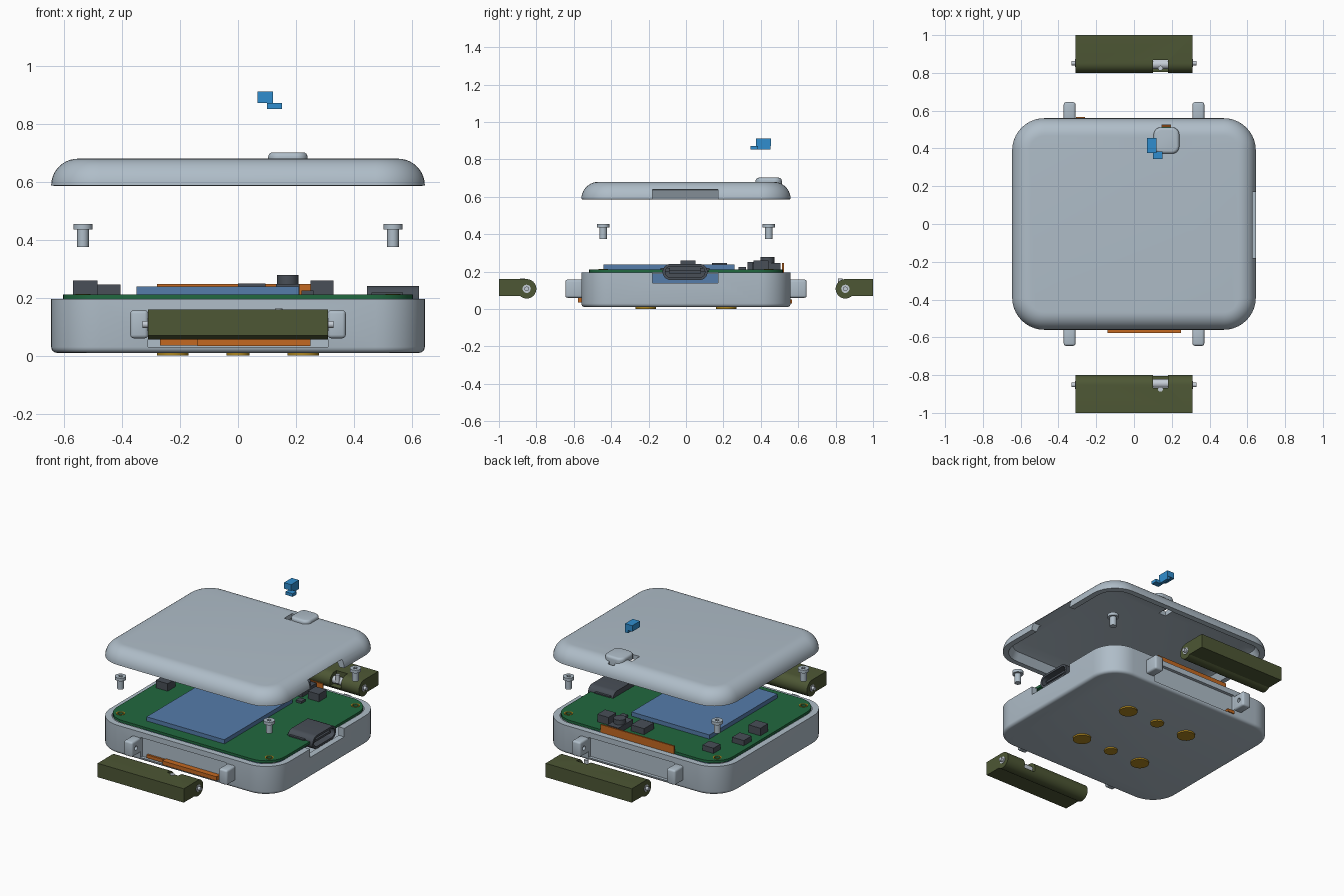
import bpy, bmesh
from math import sin, cos, pi, radians
from mathutils import Matrix, Vector

if "Cube" in bpy.data.objects:
    bpy.data.objects.remove(bpy.data.objects["Cube"])


def material(name, *rgb):
    m = bpy.data.materials.new(name)
    m.use_nodes = True
    m.diffuse_color = (*rgb, 1)
    m.node_tree.nodes["Principled BSDF"].inputs["Base Color"].default_value = (*rgb, 1)
    return m


SHELL = material("pale_blue_grey", 0.43, 0.51, 0.58)
GREEN = material("board_green", 0.015, 0.14, 0.05)
OLIVE = material("olive_strap", 0.075, 0.095, 0.035)
CELL = material("battery_blue", 0.09, 0.2, 0.4)
BRIGHT = material("bright_blue", 0.03, 0.27, 0.62)
COPPER = material("copper_orange", 0.55, 0.14, 0.015)
DARK = material("dark_grey", 0.065, 0.077, 0.095)
GOLD = material("gold", 0.42, 0.24, 0.015)
STEEL = material("steel", 0.56, 0.61, 0.67)
parts = []
Z_TO_X = Matrix.Rotation(pi / 2, 4, 'Y')


def finish(name, bm, mat):
    bmesh.ops.recalc_face_normals(bm, faces=bm.faces[:])
    mesh = bpy.data.meshes.new(name)
    bm.to_mesh(mesh)
    bm.free()
    obj = bpy.data.objects.new(name, mesh)
    bpy.context.collection.objects.link(obj)
    mesh.materials.append(mat)
    parts.append(obj)
    return obj


def box(name, x, y, z, mat, bevel=0):
    bm = bmesh.new()
    bmesh.ops.create_cube(bm, size=1)
    for v in bm.verts:
        v.co = [a + (b - a) * (c + 0.5) for (a, b), c in zip((x, y, z), v.co)]
    if bevel:
        bmesh.ops.bevel(bm, geom=bm.edges[:], offset=bevel, segments=3,
                        profile=0.5, affect='EDGES')
    return finish(name, bm, mat)


def cyl(name, center, r, length, mat, along_x=False, sides=32):
    bm = bmesh.new()
    turn = Z_TO_X if along_x else Matrix()
    bmesh.ops.create_cone(bm, cap_ends=True, segments=sides, radius1=r, radius2=r,
                          depth=length, matrix=Matrix.Translation(center) @ turn)
    return finish(name, bm, mat)


def loft(name, hx, hy, r, layers, mat, matrix=Matrix(), steps=10):
    """Stack rounded rectangles given as (inset, height), capped at both ends."""
    bm = bmesh.new()
    rings = []
    for inset, z in layers:
        rad = max(r - inset, 0.004)
        ring = []
        for k, (sx, sy) in enumerate(((1, 1), (-1, 1), (-1, -1), (1, -1))):
            for i in range(steps + 1):
                a = pi / 2 * (k + i / steps)
                ring.append(bm.verts.new((sx * (hx - inset - rad) + rad * cos(a),
                                          sy * (hy - inset - rad) + rad * sin(a), z)))
        rings.append(ring)
    n = len(rings[0])
    for a, b in zip(rings, rings[1:]):
        for i in range(n):
            bm.faces.new((a[i], a[(i + 1) % n], b[(i + 1) % n], b[i]))
    bm.faces.new(rings[0])
    bm.faces.new(rings[-1])
    bm.transform(matrix)
    return finish(name, bm, mat)


def fillet(r, z, up, count=8):
    """Layers rounding an edge from the wall to a cap at height z."""
    out = []
    for i in range(count + 1):
        a = pi / 2 * i / count
        out.append((r * (1 - cos(a)), z - up * r * (1 - sin(a))))
    return out


def cut(obj, cutter):
    mod = obj.modifiers.new("cut", 'BOOLEAN')
    mod.operation, mod.solver, mod.object = 'DIFFERENCE', 'EXACT', cutter
    bpy.context.view_layer.objects.active = obj
    bpy.ops.object.modifier_apply(modifier=mod.name)
    parts.remove(cutter)
    bpy.data.objects.remove(cutter)


# Lower case: hollow tray with strap recesses and a port opening
tray = fillet(0.02, 0.01, -1, 4)[::-1] + [(0, 0.195), (0.04, 0.195), (0.04, 0.04)]
case = loft("lower_case", 0.645, 0.56, 0.17, tray, SHELL)
for s in (-1, 1):
    cut(case, box("cutter", (-0.31, 0.31), sorted((s * 0.54, s * 0.7)), (0.03, 0.16), SHELL))
cut(case, box("cutter", (0.56, 0.7), (-0.18, 0.17), (0.14, 0.3), SHELL))
box("inner_battery", (-0.44, 0.43), (-0.36, 0.36), (0.05, 0.19), CELL)

# Strap lugs with pin holes, screw posts and screws
for sx in (-1, 1):
    for sy in (-1, 1):
        lug = box("strap_lug", sorted((sx * 0.31, sx * 0.372)),
                  sorted((sy * 0.545, sy * 0.645)), (0.06, 0.157), SHELL, 0.012)
        cut(lug, cyl("cutter", (sx * 0.31, sy * 0.605, 0.108), 0.014, 0.06, SHELL, True, 16))
        x, y = sx * 0.535, sy * 0.443
        cyl("screw_post", (x, y, 0.11), 0.045, 0.15, SHELL)
        cyl("screw_shaft", (x, y, 0.406), 0.02, 0.062, SHELL)
        head = cyl("screw_head", (x, y, 0.445), 0.033, 0.02, SHELL)
        cut(head, cyl("cutter", (x, y, 0.455), 0.013, 0.016, SHELL, sides=6))

# Contact pads under the case
for y in (-0.215, 0.215):
    for x, r in ((-0.225, 0.055), (0, 0.04), (0.225, 0.055)):
        cyl("contact_pad", (x, y, 0.008), r, 0.016, GOLD)

# Circuit board with ringed corner holes and a port notch
board = loft("circuit_board", 0.604, 0.518, 0.14, [(0, 0.195), (0, 0.211)], GREEN)
cut(board, box("cutter", (0.44, 0.7), (-0.125, 0.12), (0.1, 0.3), GREEN))
for sx in (-1, 1):
    for sy in (-1, 1):
        x, y = sx * 0.535, sy * 0.443
        ring = cyl("hole_ring", (x, y, 0.211), 0.026, 0.004, GOLD)
        for target in (board, ring):
            cut(target, cyl("cutter", (x, y, 0.2), 0.018, 0.1, GREEN))

# Parts standing on the board
box("top_battery", (-0.35, 0.21), (-0.44, 0.26), (0.21, 0.238), CELL)
chips = (((-0.57, -0.485), (-0.03, 0.05), 0.26), ((-0.57, -0.485), (0.14, 0.22), 0.245),
         ((-0.485, -0.405), (0.34, 0.41), 0.245), ((0, 0.095), (0.33, 0.43), 0.25),
         ((0.25, 0.33), (0.36, 0.44), 0.26), ((0.22, 0.26), (0.28, 0.32), 0.225),
         ((0.132, 0.212), (0.355, 0.505), 0.247))
for x, y, top in chips:
    box("chip", x, y, (0.208, top), DARK)
cyl("switch_plunger", (0.172, 0.435, 0.26), 0.037, 0.036, DARK)
box("rear_antenna", (-0.28, 0.25), (0.514, 0.524), (0.196, 0.247), COPPER)

# Flexible strips in the strap recesses
box("front_flex_inner", (-0.27, 0.25), (-0.553, -0.535), (0.035, 0.056), COPPER)
box("front_flex", (-0.14, 0.25), (-0.577, -0.54), (0.034, 0.06), COPPER)
box("rear_flex", (-0.308, -0.26), (0.535, 0.566), (0.03, 0.05), COPPER)

# Port: hollow stadium shell with a tongue
place = Matrix.Translation((0, -0.005, 0.198)) @ Z_TO_X
loft("port_shell", 0.043, 0.12, 0.043,
     [(0, 0.445), (0, 0.625), (0.014, 0.625), (0.014, 0.48)], DARK, place)
box("port_tongue", (0.475, 0.61), (-0.09, 0.08), (0.191, 0.205), DARK)
for y in (-0.11, 0.1):
    box("port_tab", (0.46, 0.57), (y - 0.025, y + 0.025), (0.2, 0.218), DARK)

# Lid: hollow dome with port notch, button bump and two slots
dome = [(0.11, 0.65), (0.06, 0.635), (0.035, 0.585)] + fillet(0.093, 0.68, 1, 10)
lid = loft("lid", 0.645, 0.56, 0.17, dome, SHELL)
cut(lid, box("cutter", (0.55, 0.7), (-0.18, 0.17), (0.5, 0.64), SHELL))
cut(lid, box("cutter", (0.07, 0.12), (0.375, 0.455), (0.5, 0.75), SHELL))
cut(lid, box("cutter", (0.148, 0.192), (0.51, 0.528), (0.5, 0.75), SHELL))
loft("button_bump", 0.068, 0.07, 0.04, [(0, 0.66)] + fillet(0.016, 0.702, 1, 4),
     SHELL, Matrix.Translation((0.172, 0.442, 0)))

# Light guide floating above the lid
box("light_guide_head", (0.068, 0.12), (0.375, 0.455), (0.872, 0.911), BRIGHT)
box("light_guide_neck", (0.1, 0.12), (0.38, 0.453), (0.853, 0.873), BRIGHT)
box("light_guide_foot", (0.1, 0.152), (0.345, 0.385), (0.852, 0.872), BRIGHT)

# Straps with spring bars
for s in (-1, 1):
    outline = [(1.0, 0.07), (1.0, 0.16)]
    for i in range(17):
        a = radians(90 + 222 * i / 16)
        outline.append((0.852 + 0.052 * cos(a), 0.108 + 0.052 * sin(a)))
    bm = bmesh.new()
    face = bm.faces.new([bm.verts.new((-0.31, s * y, z)) for y, z in outline])
    side = bmesh.ops.extrude_face_region(bm, geom=[face])["geom"]
    bmesh.ops.translate(bm, vec=Vector((0.62, 0, 0)),
                        verts=[v for v in side if isinstance(v, bmesh.types.BMVert)])
    strap = finish("strap", bm, OLIVE)
    cut(strap, box("cutter", (0.1, 0.18), sorted((s * 0.78, s * 0.868)), (0.085, 0.2), OLIVE))
    cyl("spring_bar", (0, s * 0.852, 0.108), 0.012, 0.66, STEEL, True)
    cyl("bar_sleeve", (0, s * 0.852, 0.108), 0.022, 0.626, STEEL, True)
    cyl("bar_release", (0.14, s * 0.845, 0.112), 0.024, 0.078, STEEL, True)
    cyl("release_knob", (0.14, s * 0.85 - 0.025, 0.135), 0.013, 0.055, STEEL)

# Smooth curved surfaces while keeping hard edges
bpy.ops.object.select_all(action='DESELECT')
for obj in parts:
    obj.select_set(True)
bpy.context.view_layer.objects.active = case
bpy.ops.object.shade_smooth_by_angle(angle=radians(30))
